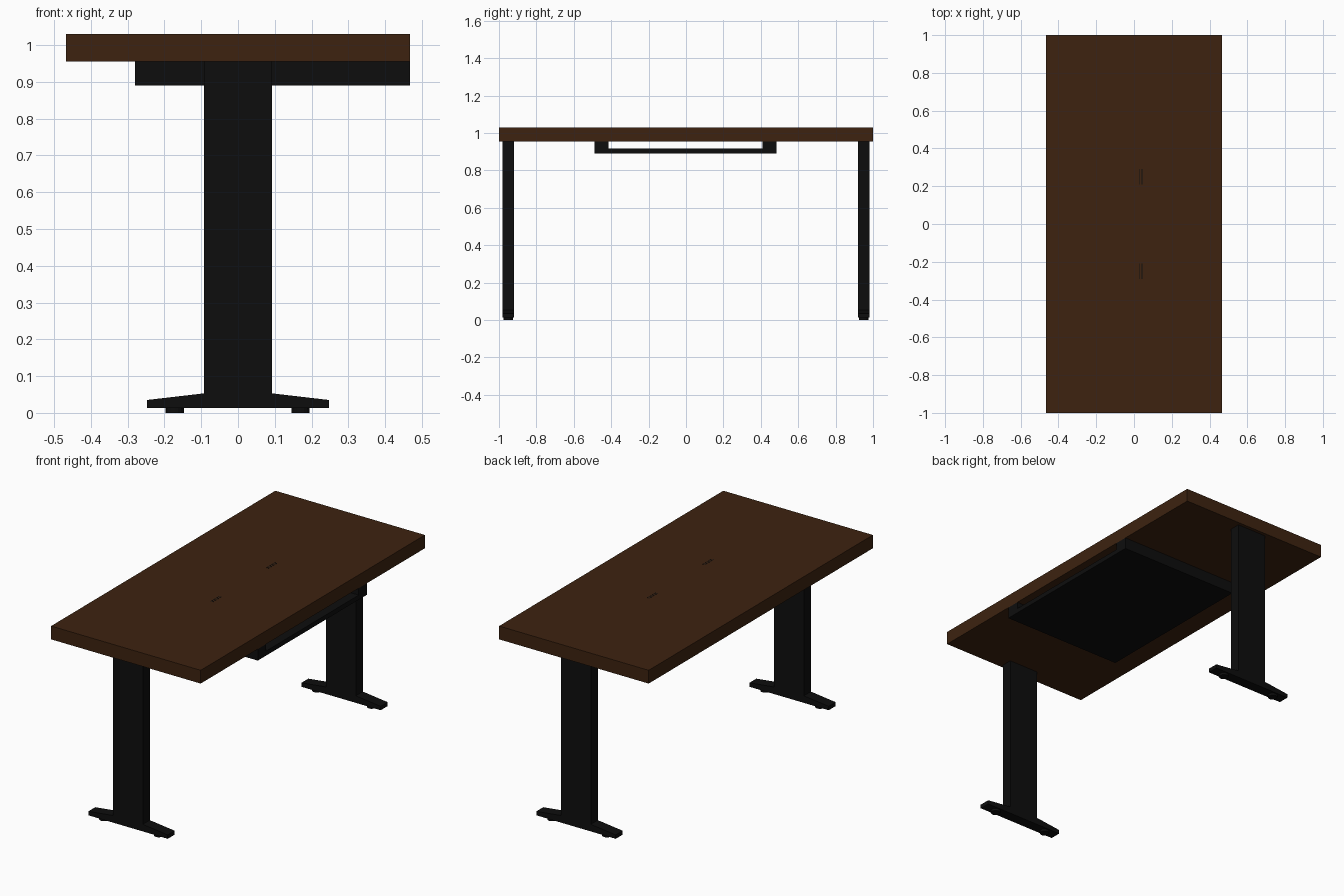
import bpy, bmesh
from mathutils import Matrix

if "Cube" in bpy.data.objects:
    bpy.data.objects.remove(bpy.data.objects["Cube"])


def material(name, rgb):
    m = bpy.data.materials.new(name)
    m.diffuse_color = (*rgb, 1)
    m.use_nodes = True
    m.node_tree.nodes["Principled BSDF"].inputs["Base Color"].default_value = m.diffuse_color
    return m


wood = material("dark wood", (0.047, 0.0165, 0.005))
black = material("black metal", (0.0042, 0.0042, 0.0042))


def finish(name, bm, mat):
    bmesh.ops.recalc_face_normals(bm, faces=bm.faces)
    me = bpy.data.meshes.new(name)
    bm.to_mesh(me)
    bm.free()
    me.materials.append(mat)
    ob = bpy.data.objects.new(name, me)
    bpy.context.collection.objects.link(ob)
    return ob


def box(name, x, y, z, mat):
    bm = bmesh.new()
    bmesh.ops.create_cube(bm, size=1)
    for v in bm.verts:
        v.co = [r[0] if c < 0 else r[1] for c, r in zip(v.co, (x, y, z))]
    return finish(name, bm, mat)


def extrude_y(name, profile, y0, y1, mat):
    bm = bmesh.new()
    face = bm.faces.new([bm.verts.new((x, y0, z)) for x, z in profile])
    new = bmesh.ops.extrude_face_region(bm, geom=[face])["geom"]
    for v in new:
        if isinstance(v, bmesh.types.BMVert):
            v.co.y = y1
    return finish(name, bm, mat)


# Table top
box("table_top", (-0.467, 0.467), (-1, 1), (0.955, 1.03), wood)

# Legs with sloped feet and round glides
foot_profile = [(-0.248, 0.013), (0.248, 0.013), (0.248, 0.035),
                (0.093, 0.053), (-0.093, 0.053), (-0.248, 0.035)]
for side, cy in (("front", -0.95), ("back", 0.95)):
    y0, y1 = cy - 0.031, cy + 0.031
    box(side + "_leg", (-0.093, 0.093), (y0, y1), (0.05, 0.955), black)
    extrude_y(side + "_foot", foot_profile, y0, y1, black)
    for cx in (-0.172, 0.17):
        bm = bmesh.new()
        bmesh.ops.create_cone(bm, cap_ends=True, segments=16, radius1=0.025,
                              radius2=0.025, depth=0.013,
                              matrix=Matrix.Translation((cx, cy, 0.0065)))
        finish(side + "_glide", bm, black)

# Tray slung under the top: two side rails and a floor, open at both ends
for side, y in (("front", (-0.49, -0.415)), ("back", (0.41, 0.485))):
    box(side + "_tray_rail", (-0.28, 0.467), y, (0.89, 0.955), black)
box("tray_floor", (-0.28, 0.467), (-0.415, 0.41), (0.89, 0.916), black)

# Thin paired slots inlaid in the top
for cy in (-0.25, 0.25):
    for cx in (0.031, 0.042):
        box("top_slot", (cx - 0.002, cx + 0.002), (cy - 0.04, cy + 0.04),
            (1.029, 1.0305), black)
